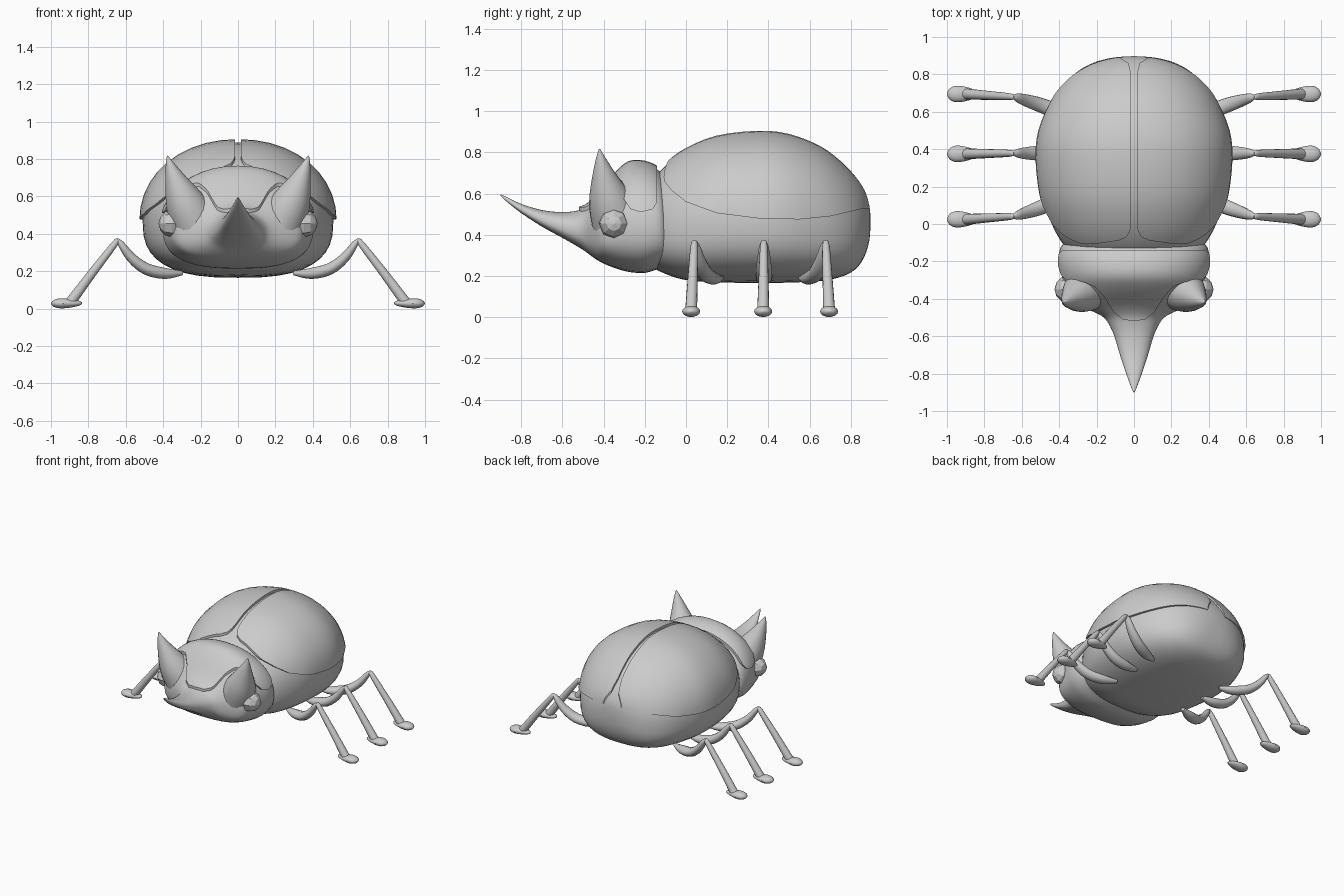
import bpy, bmesh, math
from mathutils import Vector, Matrix

if "Cube" in bpy.data.objects:
    bpy.data.objects.remove(bpy.data.objects["Cube"])


def smooth_stations(st, k=3):
    """Catmull-Rom interpolation of station tuples."""
    out = []
    for i in range(len(st) - 1):
        p = [Vector(st[min(max(j, 0), len(st) - 1)]) for j in (i - 1, i, i + 1, i + 2)]
        for s in range(k):
            t = s / k
            out.append(0.5 * (2 * p[1] + (p[2] - p[0]) * t
                              + (2 * p[0] - 5 * p[1] + 4 * p[2] - p[3]) * t * t
                              + (3 * p[1] - p[0] - 3 * p[2] + p[3]) * t ** 3))
    return out + [Vector(st[-1])]


def finish(name, bm, angle=40):
    bmesh.ops.recalc_face_normals(bm, faces=bm.faces[:])
    me = bpy.data.meshes.new(name)
    bm.to_mesh(me)
    bm.free()
    if angle:
        me.shade_smooth()
        me.set_sharp_from_angle(angle=math.radians(angle))
    ob = bpy.data.objects.new(name, me)
    bpy.context.collection.objects.link(ob)
    return ob


def skin(name, rings):
    bm = bmesh.new()
    rows = [[bm.verts.new(c) for c in r] for r in rings]
    n = len(rows[0])
    for a, b in zip(rows, rows[1:]):
        for i in range(n):
            j = (i + 1) % n
            bm.faces.new((a[i], a[j], b[j], b[i]))
    bm.faces.new(rows[0])
    bm.faces.new(rows[-1])
    return finish(name, bm)


def power(v, e):
    return math.copysign(abs(v) ** e, v)


def body_loft(name, stations, grow=0.0, n=40):
    """Stations are (y, half width, z bottom, z top)."""
    rings = []
    for y, w, zb, zt in smooth_stations(stations):
        w, zb, zt = max(w, 0.003) + grow, zb - grow, zt + grow
        zm = zb + (zt - zb) * 0.42
        ring = []
        for i in range(n):
            c, s = math.cos(math.tau * i / n), math.sin(math.tau * i / n)
            e = 2 / 2.1 if s > 0 else 2 / 2.7
            h = zt - zm if s > 0 else zm - zb
            ring.append((w * power(c, e), y, zm + h * power(s, e)))
        rings.append(ring)
    return skin(name, rings)


def tube(name, path, wide=1.0, tall=1.0, n=14):
    """Path points are (x, y, z, radius)."""
    pts = smooth_stations(path)
    rings = []
    for i, p in enumerate(pts):
        t = (pts[min(i + 1, len(pts) - 1)].xyz - pts[max(i - 1, 0)].xyz).normalized()
        side = Vector((0, 1, 0))
        side = (side - t * side.dot(t)).normalized()
        up = t.cross(side)
        r = max(p[3], 0.002)
        rings.append([p.xyz + side * (r * wide * math.cos(a)) + up * (r * tall * math.sin(a))
                      for a in (math.tau * k / n for k in range(n))])
    return skin(name, rings)


def prism(outline, direction):
    bm = bmesh.new()
    f = bm.faces.new([bm.verts.new(p) for p in outline])
    g = bmesh.ops.extrude_face_region(bm, geom=[f])
    bmesh.ops.translate(bm, vec=direction, verts=[v for v in g['geom'] if isinstance(v, bmesh.types.BMVert)])
    ob = finish("cutter", bm, 0)
    ob.hide_render = True
    return ob


def keep_inside(ob, cutters):
    """Intersect with each cutter, bake the result, drop the cutters."""
    for c in cutters:
        m = ob.modifiers.new("trim", 'BOOLEAN')
        m.operation, m.solver, m.object = 'INTERSECT', 'EXACT', c
    dg = bpy.context.evaluated_depsgraph_get()
    me = bpy.data.meshes.new_from_object(ob.evaluated_get(dg))
    ob.modifiers.clear()
    ob.data = me
    me.shade_smooth()
    me.set_sharp_from_angle(angle=math.radians(35))
    for c in cutters:
        bpy.data.objects.remove(c)


# Abdomen
ABDOMEN = [(-.16, .33, .24, .67), (-.10, .385, .21, .735), (0, .44, .18, .805),
           (.15, .49, .17, .865), (.35, .51, .165, .888), (.5, .495, .168, .873),
           (.65, .435, .175, .815), (.75, .37, .195, .742), (.82, .295, .23, .67),
           (.865, .21, .29, .605), (.89, .11, .37, .545), (.897, .01, .455, .475)]
body_loft("abdomen", ABDOMEN)

# Wing cases: enlarged abdomen trimmed by a side and a top outline
SIDE = [(-.105, .66), (-.115, .72), (-.115, 1.1), (1, 1.1), (1, .54), (.85, .525), (.7, .49),
        (.55, .475), (.35, .48), (.15, .505), (0, .56), (-.07, .615)]
TOP = [(.015, .80), (.015, 0), (.022, -.04), (.04, -.07), (.08, -.088), (.2, -.105),
       (.3, -.112), (.8, -.112), (.8, 1.1), (.25, 1.1), (.11, .91), (.03, .86)]
for s, label in ((1, "right"), (-1, "left")):
    case = body_loft("wing_case_" + label, ABDOMEN, 0.018)
    keep_inside(case, [prism([(-1, y, z) for y, z in SIDE], (2, 0, 0)),
                       prism([(s * x, y, 0) for x, y in TOP], (0, 0, 2))])

# Head running into the long front horn
HEAD = [(-.10, .37, .24, .66), (-.13, .395, .235, .71), (-.2, .402, .215, .742),
        (-.28, .385, .22, .74), (-.35, .365, .24, .68), (-.41, .335, .265, .605),
        (-.45, .26, .29, .56), (-.49, .175, .32, .53), (-.53, .138, .345, .517),
        (-.6, .105, .385, .51), (-.7, .075, .44, .52), (-.8, .042, .505, .55),
        (-.87, .016, .56, .583), (-.9, .003, .588, .596)]
body_loft("head_and_horn", HEAD)

# Neck shield: enlarged head with side lobes and a front tongue
half = [(.6, -.14), (.6, -.285), (.36, -.30), (.27, -.31), (.21, -.335), (.16, -.39),
        (.11, -.47), (.06, -.51)]
outline = half + [(0, -.52)] + [(-x, y) for x, y in reversed(half)]
lobe = [(-.135, 1), (-.135, .57), (-.16, .525), (-.22, .51), (-.27, .525), (-.30, .57),
        (-.34, .52), (-.6, .5), (-.6, 1)]
shield = body_loft("neck_shield", HEAD, 0.018)
keep_inside(shield, [prism([(x, y, 0) for x, y in outline], (0, 0, 2)),
                     prism([(-1, y, z) for y, z in lobe], (2, 0, 0))])

# Side horns, eyes and legs on both sides
LEGS = [("front", .17, .04, .025), ("middle", .38, .378, .375), ("rear", .56, .68, .695)]
for s, label in ((1, "right"), (-1, "left")):
    tube("side_horn_" + label, [(s * .23, -.33, .46, .13), (s * .285, -.37, .57, .105),
                                (s * .335, -.40, .69, .057), (s * .365, -.415, .775, .022),
                                (s * .377, -.42, .817, .003)], n=20)
    bm = bmesh.new()
    bmesh.ops.create_uvsphere(bm, u_segments=8, v_segments=6, radius=.073,
                              matrix=Matrix.Translation((s * .352, -.35, .455))
                              @ Matrix.Rotation(math.pi / 2, 4, 'Y'))
    finish("eye_" + label, bm, 0)
    for leg, hip, knee, foot in LEGS:
        def y(t):
            return hip + (knee - hip) * t
        tube(f"{leg}_thigh_{label}",
             [(s * .30, y(0), .19, .012), (s * .39, y(.28), .188, .03), (s * .49, y(.6), .212, .032),
              (s * .57, y(.82), .272, .027), (s * .625, y(.96), .345, .018), (s * .645, y(1), .372, .006)],
             wide=1.25)
        tube(f"{leg}_shin_{label}",
             [(s * .642, knee, .372, .008), (s * .66, knee, .345, .018),
              (s * .78, (knee + foot) / 2, .19, .024), (s * .895, foot, .035, .029)])
        tube(f"{leg}_foot_{label}",
             [(s * .833, foot, .03, .006), (s * .85, foot, .029, .022), (s * .9, foot, .028, .038),
              (s * .95, foot, .028, .044), (s * .985, foot, .028, .03), (s * 1.0, foot, .028, .004)],
             tall=.62)
